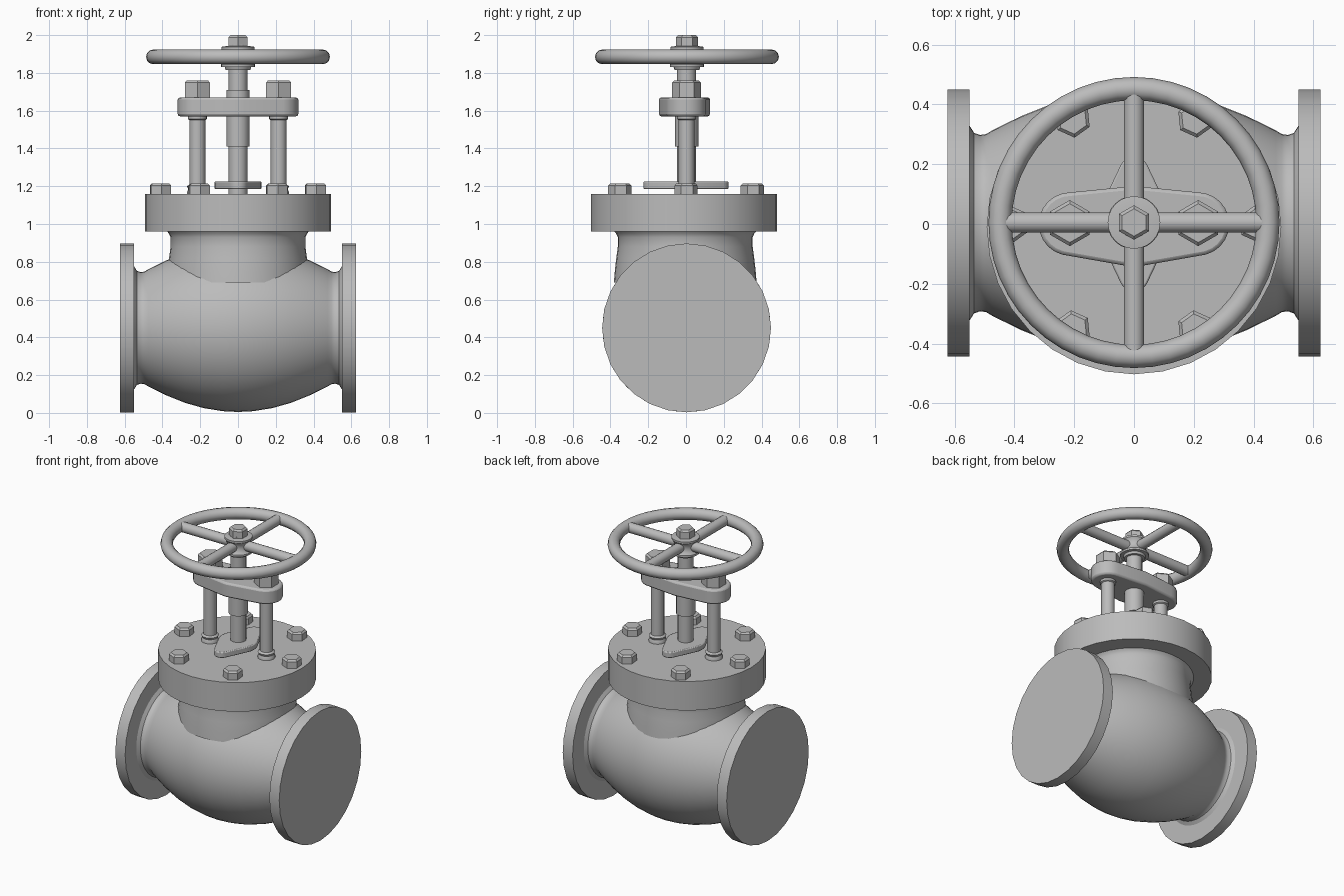
import bpy, bmesh, math
from mathutils import Vector, Matrix

if "Cube" in bpy.data.objects:
    bpy.data.objects.remove(bpy.data.objects["Cube"])

GREY = (0.5, 0.5, 0.5, 1)
metal = bpy.data.materials.new("cast grey metal")
metal.use_nodes = True
metal.diffuse_color = GREY
metal.node_tree.nodes["Principled BSDF"].inputs["Base Color"].default_value = GREY


def finish(name, bm, bevel=0.0):
    """Turn a bmesh into a smooth-shaded object with sharp edges kept."""
    bmesh.ops.recalc_face_normals(bm, faces=bm.faces)
    me = bpy.data.meshes.new(name)
    bm.to_mesh(me)
    bm.free()
    ob = bpy.data.objects.new(name, me)
    bpy.context.collection.objects.link(ob)
    me.materials.append(metal)
    if bevel:
        mod = ob.modifiers.new("rounded_edges", "BEVEL")
        mod.width, mod.segments, mod.limit_method = bevel, 2, "ANGLE"
        mod.angle_limit = math.radians(50)
    bpy.ops.object.select_all(action="DESELECT")
    ob.select_set(True)
    bpy.context.view_layer.objects.active = ob
    bpy.ops.object.shade_smooth_by_angle(angle=math.radians(35))
    return ob


def lathe(name, profile, sides=32, centre=(0, 0, 0), along_x=False, turn=0.0):
    """Spin (radius, height) pairs round z, or round x, and cap both ends."""
    bm = bmesh.new()
    rings = []
    for r, h in profile:
        angles = [turn + math.tau * i / sides for i in range(sides)]
        rings.append([bm.verts.new((r * math.cos(a), r * math.sin(a), h)) for a in angles])
    for low, high in zip(rings, rings[1:]):
        for i in range(sides):
            j = (i + 1) % sides
            bm.faces.new((low[i], low[j], high[j], high[i]))
    bm.faces.new(rings[0])
    bm.faces.new(rings[-1])
    if along_x:
        bm.transform(Matrix.Rotation(math.pi / 2, 4, "Y"))
    bm.transform(Matrix.Translation(centre))
    return finish(name, bm)


def hexagon(name, r, z0, z1, x=0, y=0, turn=math.pi / 2):
    """Hexagonal nut or bolt head with a chamfered top."""
    c = 0.012
    return lathe(name, [(r, z0), (r, z1 - c), (r - c, z1)], 6, (x, y, 0), turn=turn)


def lozenge(name, discs, z0, z1, bevel):
    """Plate wrapped round a set of (x, y, radius) discs."""
    bm = bmesh.new()
    for x, y, r in discs:
        for i in range(24):
            a = math.tau * i / 24
            bm.verts.new((x + r * math.cos(a), y + r * math.sin(a), z0))
    hull = bmesh.ops.convex_hull(bm, input=bm.verts)
    bmesh.ops.delete(bm, geom=[v for v in hull["geom_interior"]], context="VERTS")
    rim = sorted(bm.verts, key=lambda v: math.atan2(v.co.y, v.co.x))
    points = [v.co.copy() for v in rim]
    bm.clear()
    face = bm.faces.new([bm.verts.new(p) for p in points])
    up = bmesh.ops.extrude_face_region(bm, geom=[face])["geom"]
    for v in up:
        if isinstance(v, bmesh.types.BMVert):
            v.co.z = z1
    return finish(name, bm, bevel)


# Bulging pipe body with waists before the end flanges
half = [(0.445, 0), (0.441, 0.08), (0.425, 0.18), (0.397, 0.28), (0.357, 0.38),
        (0.31, 0.475), (0.298, 0.495), (0.295, 0.515), (0.302, 0.535), (0.325, 0.55), (0.325, 0.57)]
body = [(r, -x) for r, x in reversed(half[1:])] + half
lathe("valve_body", body, 48, (0, 0.003, 0.45), True)
for side, name in ((1, "left_flange"), (-1, "right_flange")):
    lathe(name, [(0.447, side * 0.55), (0.447, side * 0.625)], 28, (0, 0.003, 0.45), True)

# Neck and bonnet
lathe("neck", [(0.378, 0.69), (0.372, 0.76), (0.365, 0.82), (0.357, 0.88), (0.357, 0.93),
               (0.366, 0.95), (0.38, 0.965)], 40, (0, -0.004, 0))
lathe("bonnet_flange", [(0.493, 0.96), (0.493, 1.16)], 32, (0, -0.01, 0))
for i in range(6):
    a = math.tau * i / 6
    hexagon(f"bonnet_bolt_{i + 1}", 0.062, 1.155, 1.215, 0.41 * math.cos(a), 0.405 * math.sin(a),
            turn=math.pi / 2 + 0.1)

# Gland plate, stem and gland sleeve
lozenge("gland_plate", [(0, 0, 0.125), (0, 0.175, 0.05), (0, -0.175, 0.05)], 1.185, 1.225, 0.006)
lathe("stem", [(0.05, 1.15), (0.05, 1.95)], 20, (0, 0.003, 0))
lathe("yoke_sleeve", [(0.062, 1.41), (0.062, 1.71)], 12, (0, 0.003, 0))

# Yoke bridge on two columns
lozenge("yoke_bridge", [(0, -0.008, 0.135), (0.213, 0, 0.106), (-0.213, 0, 0.106)], 1.57, 1.67, 0.012)
for x, side in ((0.215, "left"), (-0.215, "right")):
    lathe(f"{side}_column", [(0.055, 1.155), (0.055, 1.17), (0.048, 1.185), (0.055, 1.2), (0.042, 1.21),
                             (0.042, 1.55), (0.05, 1.555), (0.05, 1.6)], 20, (x, 0.003, 0))
    hexagon(f"{side}_column_nut", 0.077, 1.665, 1.76, x, 0.003)

# Handwheel: rim, spokes, hub and nut
bm = bmesh.new()
rim = bmesh.ops.create_circle(bm, segments=12, radius=0.039)["verts"]
bm.transform(Matrix.Translation((0.448, 0, 0)) @ Matrix.Rotation(math.pi / 2, 4, "X"))
bmesh.ops.spin(bm, geom=bm.edges[:], cent=(0, 0, 0), axis=(0, 0, 1), angle=math.tau,
               steps=48, use_merge=True)
bmesh.ops.remove_doubles(bm, verts=bm.verts, dist=0.0005)
bm.transform(Matrix.Translation((0, 0.005, 1.885)))
finish("wheel_rim", bm)

for name, turn in (("cross_spoke", 0), ("long_spoke", math.pi / 2)):
    bm = bmesh.new()
    bmesh.ops.create_cone(bm, cap_ends=True, segments=14, radius1=0.034, radius2=0.034, depth=0.87)
    bm.transform(Matrix.Translation((0, 0.005, 1.885)) @ Matrix.Rotation(turn, 4, "Z")
                 @ Matrix.Rotation(math.pi / 2, 4, "Y"))
    finish(name, bm)

lathe("wheel_hub", [(0.065, 1.815), (0.07, 1.83), (0.09, 1.832), (0.09, 1.845), (0.076, 1.86),
                    (0.072, 1.885), (0.076, 1.91), (0.088, 1.925), (0.088, 1.938), (0.06, 1.942)],
      24, (0, 0.005, 0))
hexagon("wheel_nut", 0.058, 1.935, 2.0, 0, 0.005)
